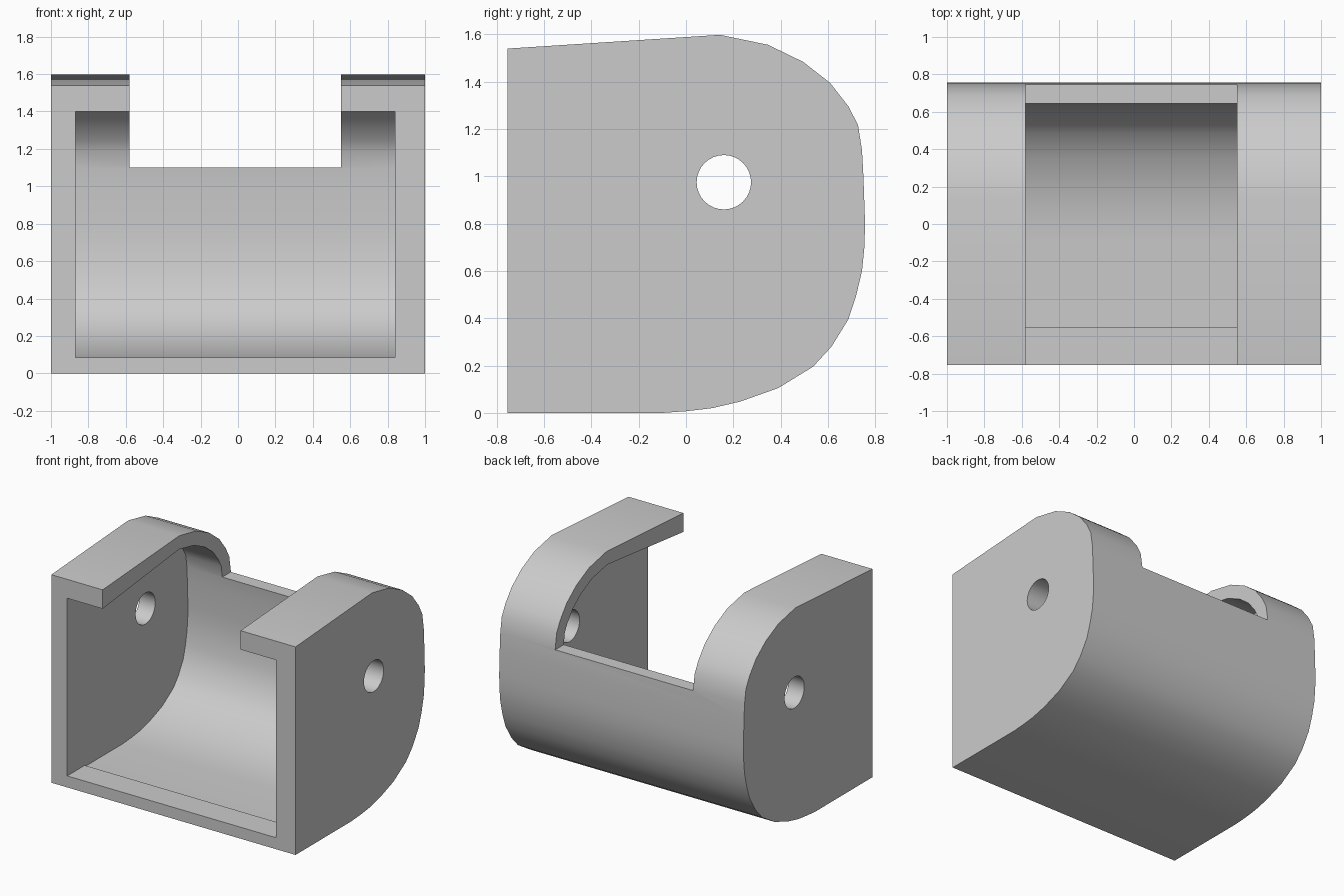
import bpy
import bmesh
import math
from mathutils import Vector

default = bpy.data.objects.get("Cube")
if default:
    bpy.data.objects.remove(default, do_unlink=True)

grey = bpy.data.materials.new("plain grey")
grey.use_nodes = True
colour = (0.6, 0.6, 0.6, 1)
grey.diffuse_color = colour
grey.node_tree.nodes["Principled BSDF"].inputs["Base Color"].default_value = colour


def prism(name, profile, x0, x1):
    """Extrude a closed (y, z) profile along x."""
    bm = bmesh.new()
    face = bm.faces.new([bm.verts.new((x0, y, z)) for y, z in profile])
    moved = bmesh.ops.extrude_face_region(bm, geom=[face])["geom"]
    verts = [v for v in moved if isinstance(v, bmesh.types.BMVert)]
    bmesh.ops.translate(bm, verts=verts, vec=(x1 - x0, 0, 0))
    bmesh.ops.recalc_face_normals(bm, faces=bm.faces)
    mesh = bpy.data.meshes.new(name)
    bm.to_mesh(mesh)
    bm.free()
    mesh.materials.append(grey)
    obj = bpy.data.objects.new(name, mesh)
    bpy.context.collection.objects.link(obj)
    return obj


# Rounded back, from the underside up to the top
FRONT = -0.755
curve = [(-.1, 0), (0, .007), (.11, .02), (.23, .048), (.39, .105),
         (.537, .195), (.615, .28), (.685, .393), (.719, .495), (.744, .6),
         (.754, .7), (.757, .8), (.75, 1), (.744, 1.11), (.727, 1.218),
         (.685, 1.298), (.609, 1.395), (.495, 1.484), (.347, 1.556),
         (.144, 1.598)]
outer = [(FRONT, 0)] + curve + [(FRONT, 1.54)]
housing = prism("housing", outer, -1, 1)

# Cavity follows the shell, slightly thinner at the floor
inner = []
for i in range(1, len(outer) - 1):
    a, p, b = (Vector(outer[j]) for j in (i - 1, i, i + 1))
    d = ((p - a).normalized() + (b - p).normalized()).normalized()
    wall = 0.075 + 0.025 * min(1, p.y / 0.6)
    inner.append(tuple(p + Vector((-d.y, d.x)) * wall))
lip = [(FRONT - .1, .085), (-.55, .085), (-.55, .075)]
roof = [(FRONT, 1.4), (FRONT - .1, 1.39)]
cavity = prism("cavity_cutter", lip + inner + roof, -.87, .84)

# Open notch through the top and back
notch = prism("notch_cutter", [(-1, 1.1), (1, 1.1), (1, 2), (-1, 2)], -.58, .55)

# Round hole through both side walls
ring = [(.16 + .115 * math.cos(i * math.tau / 32),
         .975 + .115 * math.sin(i * math.tau / 32)) for i in range(32)]
hole = prism("hole_cutter", ring, -1.2, 1.2)

bpy.ops.object.select_all(action='DESELECT')
bpy.context.view_layer.objects.active = housing
housing.select_set(True)
for cutter in (cavity, notch, hole):
    mod = housing.modifiers.new("cut", 'BOOLEAN')
    mod.operation = 'DIFFERENCE'
    mod.solver = 'EXACT'
    mod.object = cutter
    bpy.ops.object.modifier_apply(modifier=mod.name)
    bpy.data.objects.remove(cutter, do_unlink=True)
bpy.ops.object.shade_smooth_by_angle(angle=math.radians(30))
